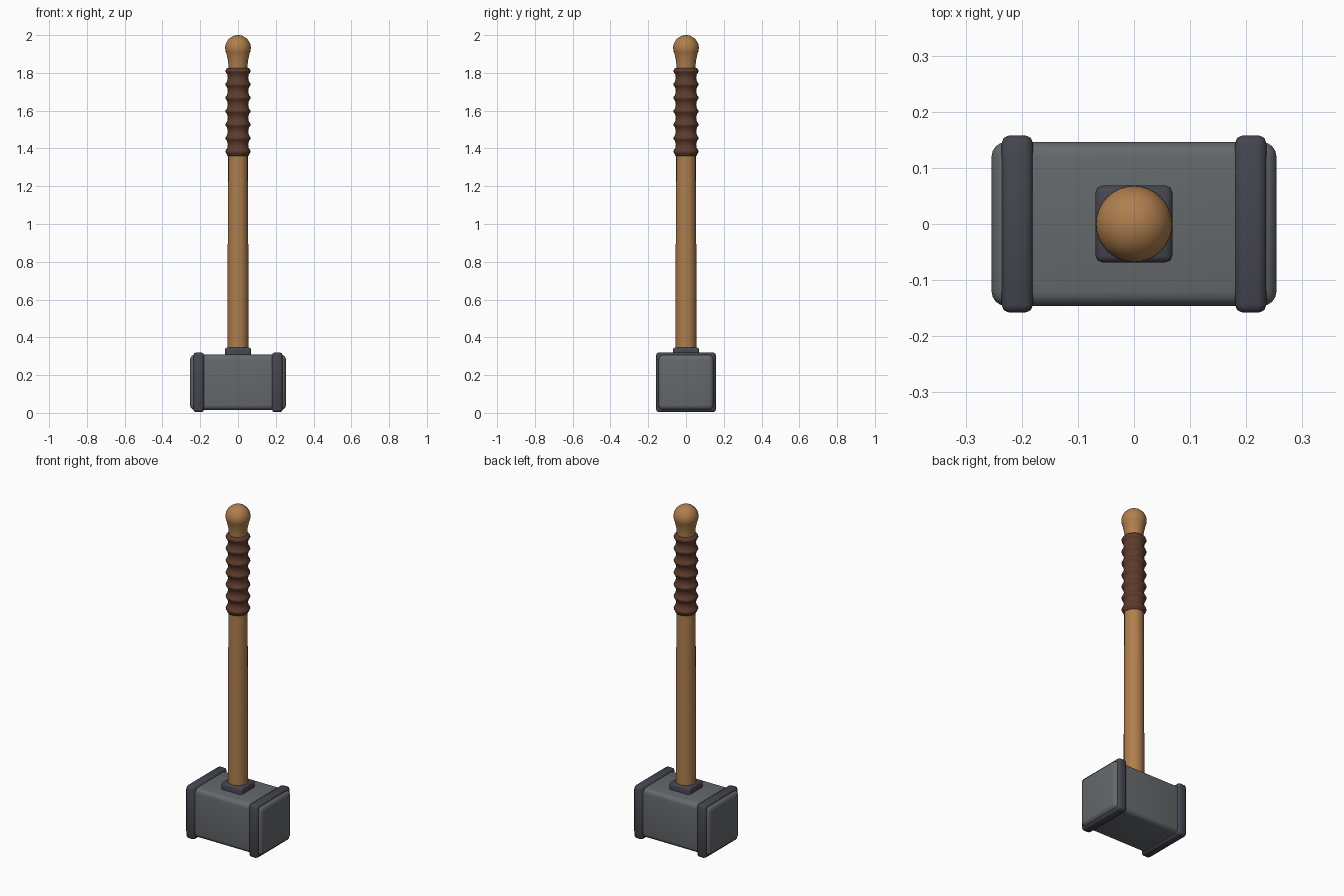
import bpy, bmesh, math

cube = bpy.data.objects.get("Cube")
if cube:
    bpy.data.objects.remove(cube, do_unlink=True)


def material(name, rgb):
    m = bpy.data.materials.new(name)
    m.use_nodes = True
    m.diffuse_color = (*rgb, 1)
    bsdf = m.node_tree.nodes["Principled BSDF"]
    bsdf.inputs["Base Color"].default_value = (*rgb, 1)
    bsdf.inputs["Roughness"].default_value = 0.7
    return m


STEEL = material("grey steel", (0.13, 0.14, 0.15))
IRON = material("dark iron", (0.06, 0.06, 0.08))
WOOD = material("warm wood", (0.43, 0.21, 0.075))
LEATHER = material("brown leather", (0.11, 0.045, 0.025))


def finish(bm, name, mat, angle):
    bmesh.ops.recalc_face_normals(bm, faces=bm.faces)
    mesh = bpy.data.meshes.new(name)
    bm.to_mesh(mesh)
    bm.free()
    mesh.materials.append(mat)
    ob = bpy.data.objects.new(name, mesh)
    bpy.context.collection.objects.link(ob)
    bpy.ops.object.select_all(action="DESELECT")
    ob.select_set(True)
    bpy.context.view_layer.objects.active = ob
    bpy.ops.object.shade_smooth_by_angle(angle=math.radians(angle))
    return ob


def block(name, size, centre, bevel, segments, mat):
    """Box with rounded edges."""
    bm = bmesh.new()
    bmesh.ops.create_cube(bm, size=1)
    bmesh.ops.scale(bm, vec=size, verts=bm.verts)
    bmesh.ops.translate(bm, vec=centre, verts=bm.verts)
    bmesh.ops.bevel(bm, geom=bm.edges[:], offset=bevel, segments=segments,
                    profile=0.5, affect="EDGES")
    return finish(bm, name, mat, 50)


def lathe(name, profile, sides, mat, angle=50):
    """Spin (radius, height) points round the z axis."""
    bm = bmesh.new()
    rings = []
    for r, z in profile:
        rings.append([bm.verts.new((r * math.cos(a), r * math.sin(a), z))
                      for a in (math.tau * i / sides for i in range(sides))])
    for low, high in zip(rings, rings[1:]):
        for i in range(sides):
            j = (i + 1) % sides
            bm.faces.new((low[i], low[j], high[j], high[i]))
    bm.faces.new(rings[0][::-1])
    bm.faces.new(rings[-1])
    return finish(bm, name, mat, angle)


# Hammer head, with an iron band near each end
block("hammer_head", (0.508, 0.293, 0.293), (0, 0, 0.162), 0.027, 4, STEEL)
for side, x in (("left", 0.208), ("right", -0.208)):
    block(side + "_band", (0.056, 0.316, 0.316), (x, 0, 0.162), 0.014, 2, IRON)

# Collar where the handle enters the head
block("handle_collar", (0.137, 0.137, 0.07), (0, 0, 0.312), 0.012, 2, IRON)

# Wooden shaft
lathe("handle_shaft", [(0.055, 0.25), (0.055, 0.6), (0.053, 1.4), (0.05, 1.8)], 16, WOOD)

# Rounded pommel: flared neck running into a ball
R, CENTRE = 0.068, 1.932
ball = [(R * math.cos(t), CENTRE + R * math.sin(t))
        for t in (math.radians(-25 + 114 * i / 14) for i in range(15))]
lathe("pommel", [(0.05, 1.79), (0.05, 1.83), (0.053, 1.865)] + ball, 32, WOOD)

# Leather grip: a sleeve swelling into evenly spaced ridges
PITCH, COUNT = 0.0713, 7
grip = [(0.05, 1.358), (0.056, 1.36)]
for k in range(COUNT):
    z = 1.383 + PITCH * k
    grip += [(0.058, z - 0.015), (0.064, z - 0.008), (0.067, z),
             (0.064, z + 0.008), (0.058, z + 0.015)]
    if k < COUNT - 1:
        grip.append((0.054, z + PITCH / 2))
grip.append((0.05, 1.827))
lathe("leather_grip", grip, 24, LEATHER, 60)
